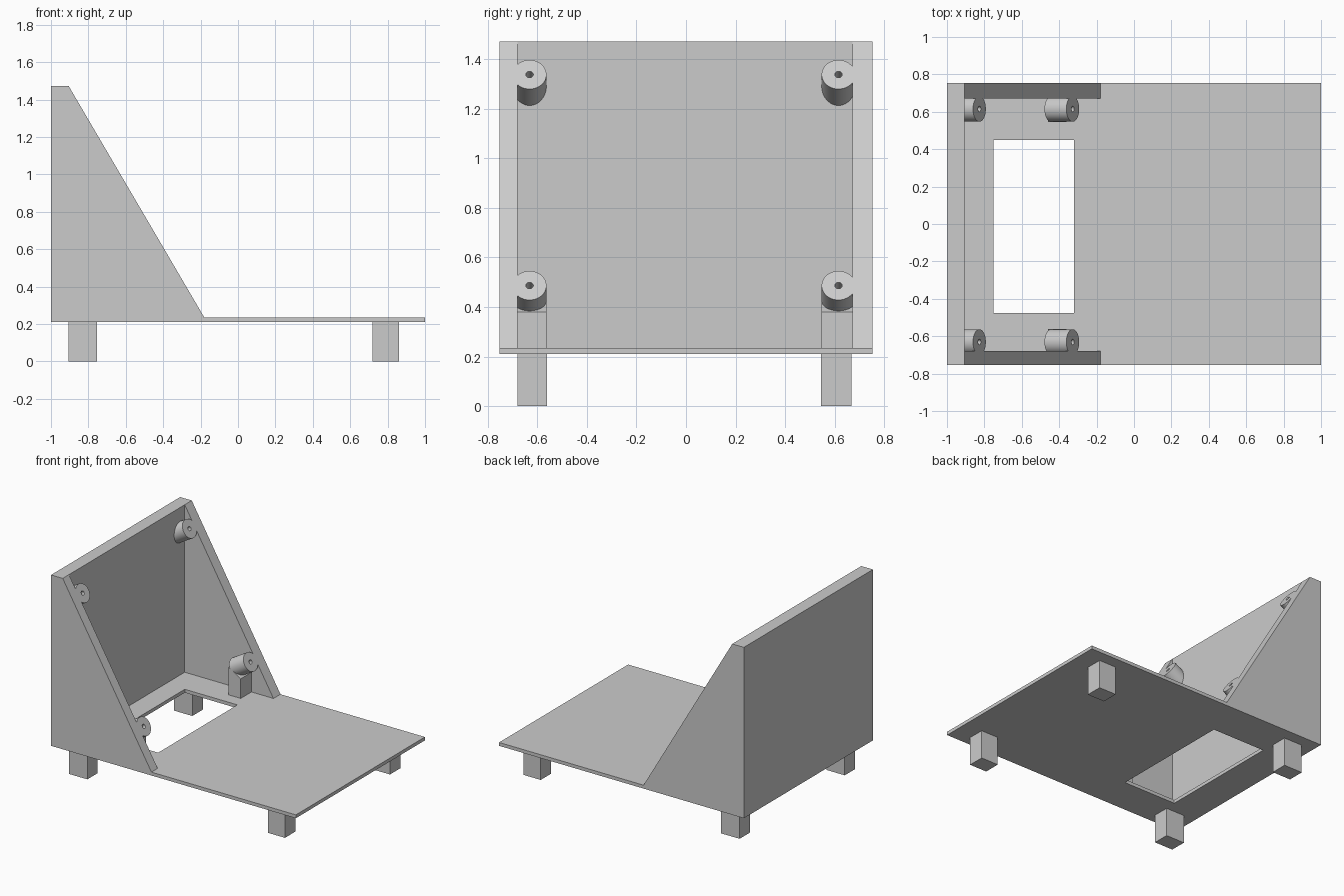
import bpy, bmesh, math
from mathutils import Vector, Matrix

if "Cube" in bpy.data.objects:
    bpy.data.objects.remove(bpy.data.objects["Cube"])

grey = bpy.data.materials.new("plain grey")
grey.use_nodes = True
grey.diffuse_color = (0.6, 0.6, 0.6, 1)
grey.node_tree.nodes["Principled BSDF"].inputs["Base Color"].default_value = (0.6, 0.6, 0.6, 1)


def finish(name, bm, smooth=False):
    bmesh.ops.recalc_face_normals(bm, faces=bm.faces)
    mesh = bpy.data.meshes.new(name)
    bm.to_mesh(mesh)
    bm.free()
    mesh.materials.append(grey)
    obj = bpy.data.objects.new(name, mesh)
    bpy.context.collection.objects.link(obj)
    if smooth:
        bpy.ops.object.select_all(action='DESELECT')
        obj.select_set(True)
        bpy.context.view_layer.objects.active = obj
        bpy.ops.object.shade_smooth_by_angle(angle=math.radians(35))
    return obj


def prism(name, profile, y0, y1):
    """Extrude an x-z profile from y0 to y1."""
    bm = bmesh.new()
    face = bm.faces.new([bm.verts.new((x, y0, z)) for x, z in profile])
    ext = bmesh.ops.extrude_face_region(bm, geom=[face])
    moved = [v for v in ext["geom"] if isinstance(v, bmesh.types.BMVert)]
    bmesh.ops.translate(bm, verts=moved, vec=(0, y1 - y0, 0))
    return finish(name, bm)


def block(name, x0, x1, y0, y1, z0, z1):
    return prism(name, [(x0, z0), (x1, z0), (x1, z1), (x0, z1)], y0, y1)


BOTTOM, FLOOR, TOP = 0.21, 0.235, 1.472
HALF = 0.753
WALL_X, RAMP_X = -0.905, -0.18

# Base plate with a rectangular opening
xs = (-1, -0.75, -0.32, 1)
ys = (-HALF, -0.475, 0.45, HALF)
bm = bmesh.new()
grid = [[bm.verts.new((x, y, FLOOR)) for y in ys] for x in xs]
for i in range(3):
    for j in range(3):
        if (i, j) != (1, 1):
            bm.faces.new((grid[i][j], grid[i + 1][j], grid[i + 1][j + 1], grid[i][j + 1]))
ext = bmesh.ops.extrude_face_region(bm, geom=bm.faces[:], use_keep_orig=True)
moved = [v for v in ext["geom"] if isinstance(v, bmesh.types.BMVert)]
bmesh.ops.translate(bm, verts=moved, vec=(0, 0, BOTTOM - FLOOR))
bmesh.ops.dissolve_limit(bm, angle_limit=0.01, verts=bm.verts[:], edges=bm.edges[:])
finish("base_plate", bm)

# Upright back panel and sloped side walls
block("back_panel", -1, WALL_X, -HALF, HALF, BOTTOM, TOP)
slope = [(-1, BOTTOM), (RAMP_X, BOTTOM), (RAMP_X, FLOOR), (WALL_X, TOP), (-1, TOP)]
prism("right_side_wall", slope, -HALF, -0.68)
prism("left_side_wall", slope, 0.671, HALF)

# Four feet
for side, y0, y1 in (("right", -0.68, -0.56), ("left", 0.545, 0.667)):
    block("rear_foot_" + side, -0.905, -0.755, y0, y1, 0, BOTTOM)
    block("front_foot_" + side, 0.72, 0.86, y0, y1, 0, BOTTOM)

# Screw bosses, square to the slope and flush with it
normal = Vector((TOP - FLOOR, 0, RAMP_X - WALL_X)).normalized()
LENGTH, RADIUS, HOLE, DEPTH = 0.135, 0.068, 0.015, 0.1


def boss(name, y, z):
    x = RAMP_X - (z - FLOOR) * (RAMP_X - WALL_X) / (TOP - FLOOR)
    bm = bmesh.new()
    outline = [(0, -LENGTH), (RADIUS, -LENGTH), (RADIUS, 0),
               (HOLE, 0), (HOLE, -DEPTH), (0, -DEPTH)]
    verts = [bm.verts.new((r, 0, h)) for r, h in outline]
    edges = [bm.edges.new(pair) for pair in zip(verts, verts[1:])]
    bmesh.ops.spin(bm, geom=verts + edges, cent=(0, 0, 0), axis=(0, 0, 1),
                   angle=math.tau, steps=40)
    bmesh.ops.remove_doubles(bm, verts=bm.verts[:], dist=0.0001)
    turn = Vector((0, 0, 1)).rotation_difference(normal).to_matrix().to_4x4()
    bm.transform(Matrix.Translation((x, y, z)) @ turn)
    finish(name, bm, smooth=True)


for side, y in (("right", -0.631), ("left", 0.615)):
    boss("upper_boss_" + side, y, 1.338)
    boss("lower_boss_" + side, y, 0.487)

# Posts under the lower bosses
post = [(-0.46, FLOOR - 0.01), (-0.36, FLOOR - 0.01), (-0.36, 0.38), (-0.46, 0.44)]
prism("right_boss_post", post, -0.69, -0.562)
prism("left_boss_post", post, 0.546, 0.68)
